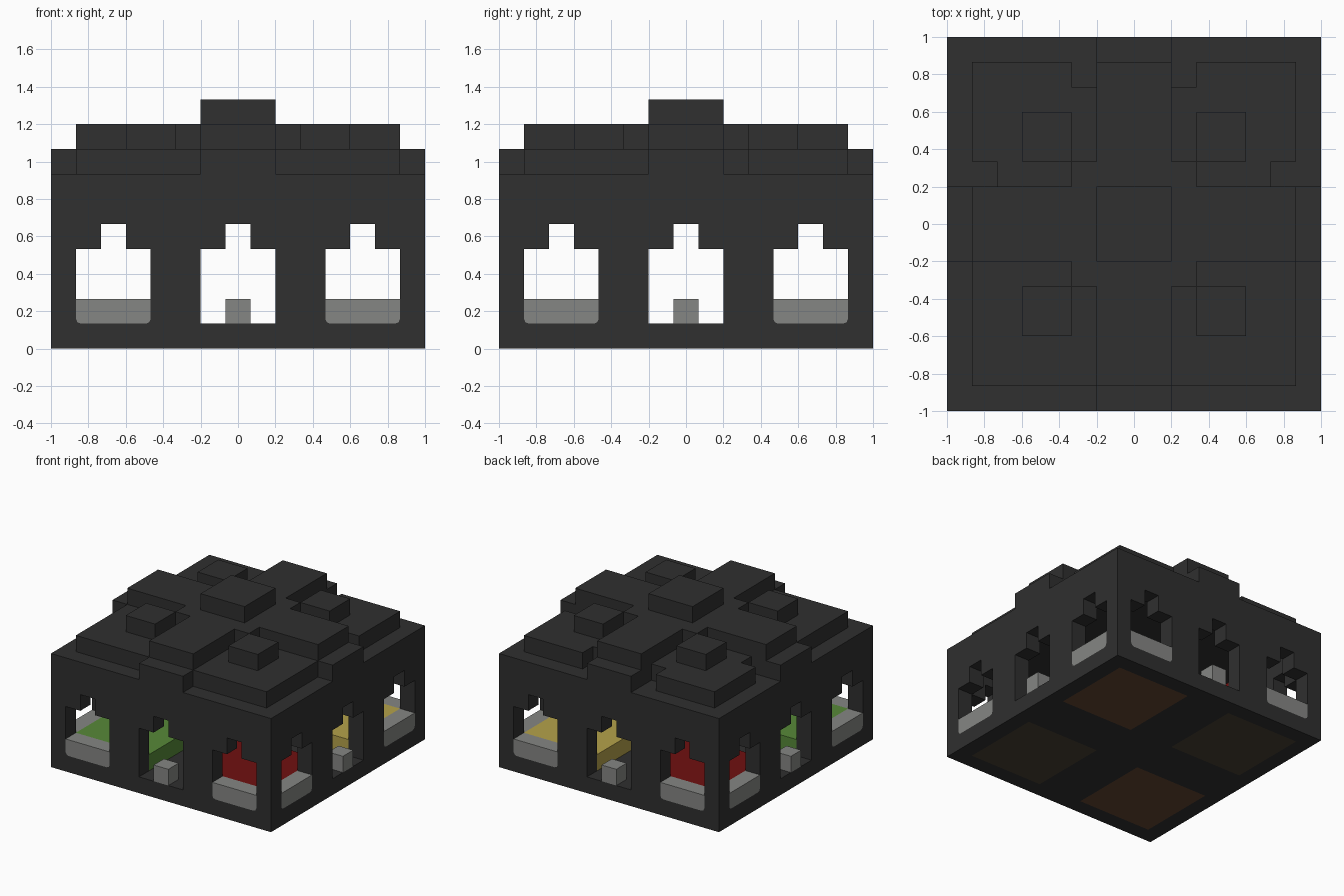
import bpy
import bmesh
from mathutils import Matrix, Vector
from math import pi

if "Cube" in bpy.data.objects:
    bpy.data.objects.remove(bpy.data.objects["Cube"])

U = 2 / 15  # one block


def material(name, r, g, b):
    mat = bpy.data.materials.new(name)
    mat.use_nodes = True
    mat.diffuse_color = (r, g, b, 1)
    bsdf = mat.node_tree.nodes["Principled BSDF"]
    bsdf.inputs["Base Color"].default_value = (r, g, b, 1)
    bsdf.inputs["Roughness"].default_value = 0.9
    return mat


black = material("charcoal", 0.029, 0.029, 0.029)
grey = material("stone grey", 0.235, 0.24, 0.23)
green = material("grass green", 0.095, 0.25, 0.04)
yellow = material("sand yellow", 0.46, 0.36, 0.07)
red = material("deep red", 0.16, 0.005, 0.005)
brown = material("soil brown", 0.127, 0.058, 0.028)
umber = material("dark umber", 0.067, 0.052, 0.032)


def prism(name, points, low, high, mat, turn=Matrix()):
    """Extrude an outline in x/y from z=low to z=high, then turn it."""
    bm = bmesh.new()
    face = bm.faces.new([bm.verts.new((x, y, low)) for x, y in points])
    ext = bmesh.ops.extrude_face_region(bm, geom=[face])
    moved = [v for v in ext["geom"] if isinstance(v, bmesh.types.BMVert)]
    bmesh.ops.translate(bm, verts=moved, vec=Vector((0, 0, high - low)))
    bmesh.ops.recalc_face_normals(bm, faces=bm.faces)
    bm.transform(Matrix.Scale(U, 4) @ turn)
    mesh = bpy.data.meshes.new(name)
    bm.to_mesh(mesh)
    bm.free()
    mesh.materials.append(mat)
    obj = bpy.data.objects.new(name, mesh)
    bpy.context.collection.objects.link(obj)
    return obj


def box(name, x0, x1, y0, y1, z0, z1, mat):
    return prism(name, [(x0, y0), (x1, y0), (x1, y1), (x0, y1)], z0, z1, mat)


def cut(target, cutter):
    mod = target.modifiers.new("cut", "BOOLEAN")
    mod.operation = "DIFFERENCE"
    mod.solver = "EXACT"
    mod.object = cutter
    bpy.context.view_layer.objects.active = target
    bpy.ops.object.modifier_apply(modifier=mod.name)
    bpy.data.objects.remove(cutter)


def rounded_base(centre, half, r=0.2):
    """Bottom edge of an opening, left to right, with soft corners."""
    left = [(-half, 1 + r), (-half + 0.3 * r, 1 + 0.3 * r), (-half + r, 1)]
    right = [(-x, z) for x, z in reversed(left)]
    return [(centre + x, z) for x, z in left + right]


QUADRANTS = [(sx, sy) for sx in (-1, 1) for sy in (-1, 1)]

# Hollow shell
shell = box("shell", -7.5, 7.5, -7.5, 7.5, 0, 7, black)
cut(shell, box("cavity", -6.5, 6.5, -6.5, 6.5, 1, 6, black))

# Doors, windows and sills on all four sides
upright = Matrix.Rotation(pi / 2, 4, "X")
for side, word in enumerate(("front", "right", "back", "left")):
    turn = Matrix.Rotation(side * pi / 2, 4, "Z") @ upright
    for centre in (-5, 0, 5):
        if centre:
            base = rounded_base(centre, 1.5)
        else:
            base = [(-1.5, 1), (1.5, 1)]
        arch = [(1.5, 4), (0.5, 4), (0.5, 5), (-0.5, 5), (-0.5, 4), (-1.5, 4)]
        outline = base + [(centre + x, z) for x, z in arch]
        cut(shell, prism("opening", outline, 6.2, 8, black, turn))
        if centre:
            sill = base + [(centre + 1.5, 2), (centre - 1.5, 2)]
            prism(word + "_window_sill", sill, 6.5, 7.5, grey, turn)
        else:
            post = [(-0.5, 1), (0.5, 1), (0.5, 2), (-0.5, 2)]
            prism(word + "_door_block", post, 6.5, 7.5, grey, turn)

# Coloured beds, each on a soil slab set into the floor
for sx, sy in QUADRANTS:
    x0, x1 = sorted((sx * 1.5, sx * 6.5))
    y0, y1 = sorted((sy * 1.5, sy * 6.5))
    if sx != sy:
        top, soil = red, umber
    else:
        top, soil = (green if sx < 0 else yellow), brown
    cut(shell, box("floor_hole", x0, x1, y0, y1, -1, 1.5, black))
    box("soil_slab", x0, x1, y0, y1, 0, 1, soil)
    box("bed", x0, x1, y0, y1, 1, 2, top)

# Roof corner plates; the back pair have notched corners
for sx, sy in QUADRANTS:
    if sy > 0:
        outline = [(2.5, 1.5), (1.5, 1.5), (1.5, 5.5), (2.5, 5.5), (2.5, 6.5),
                   (6.5, 6.5), (6.5, 2.5), (5.5, 2.5), (5.5, 1.5)]
    else:
        outline = [(1.5, 1.5), (6.5, 1.5), (6.5, 6.5), (1.5, 6.5)]
    prism("roof_plate", [(sx * x, sy * y) for x, y in outline], 7, 8, black)
    x0, x1 = sorted((sx * 2.5, sx * 4.5))
    y0, y1 = sorted((sy * 2.5, sy * 4.5))
    box("roof_bump", x0, x1, y0, y1, 8, 9, black)


def cross(reach):
    """Plus-shaped outline with arms three blocks wide."""
    pts = []
    for k in range(4):
        spin = Matrix.Rotation(k * pi / 2, 2)
        for p in ((reach, -1.5), (reach, 1.5), (1.5, 1.5)):
            pts.append(tuple(spin @ Vector(p)))
    return pts


# Stepped cross and cap in the middle of the roof
prism("lower_roof_cross", cross(7.5), 7, 8, black)
prism("upper_roof_cross", cross(6.5), 8, 9, black)
for sx, sy in QUADRANTS:
    x0, x1 = sorted((sx * 1.5, sx * 2.5))
    y0, y1 = sorted((sy * 1.5, sy * 2.5))
    box("cross_corner", x0, x1, y0, y1, 8, 9, black)
box("roof_cap", -1.5, 1.5, -1.5, 1.5, 9, 10, black)
